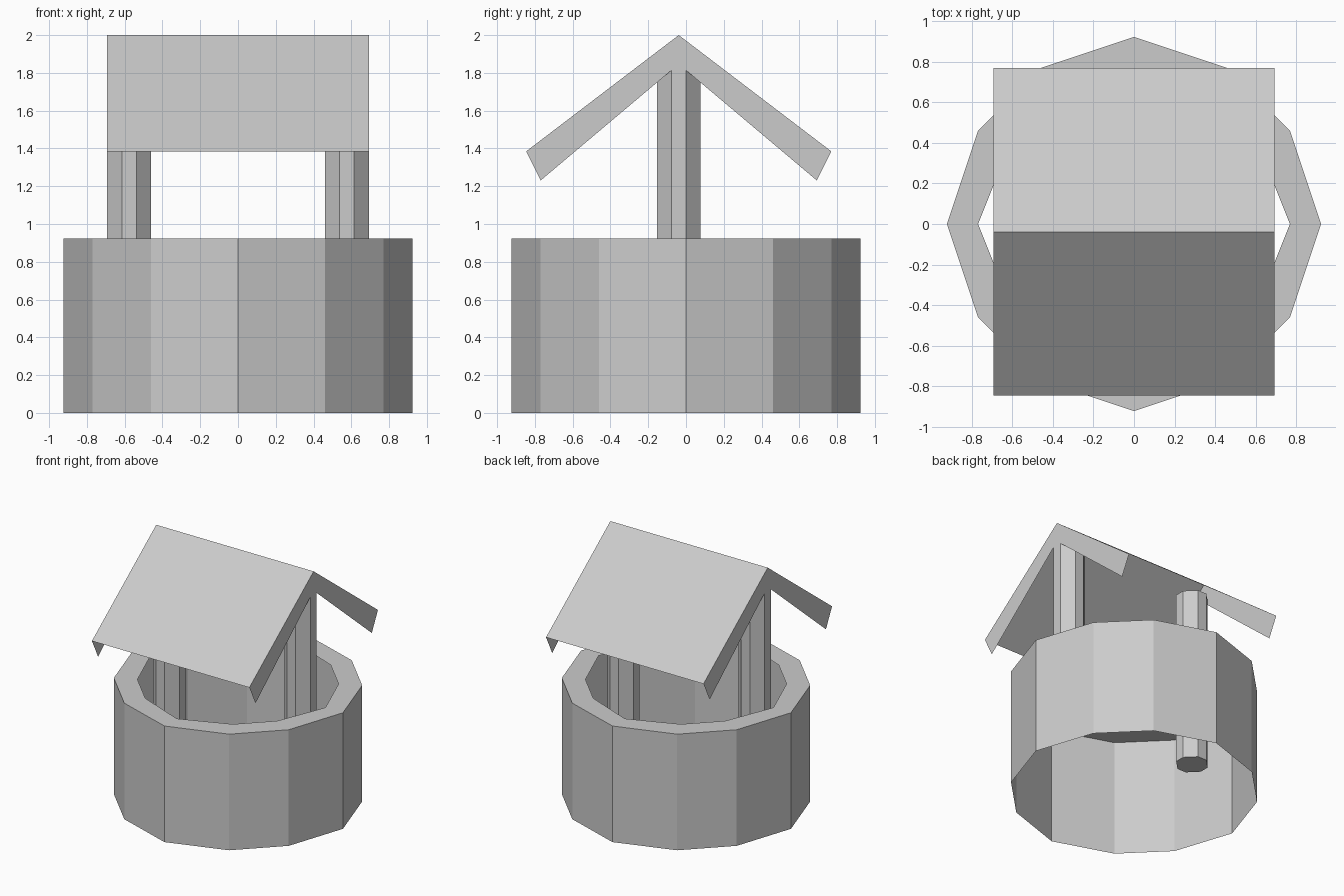
import bpy
import bmesh

cube = bpy.data.objects.get("Cube")
if cube:
    bpy.data.objects.remove(cube, do_unlink=True)

U = 1 / 13  # modelling grid step

stone = bpy.data.materials.new("plain_grey")
stone.use_nodes = True
grey = (0.6, 0.6, 0.6, 1)
stone.diffuse_color = grey
stone.node_tree.nodes["Principled BSDF"].inputs["Base Color"].default_value = grey


def finish(name, bm):
    """Turn a bmesh in grid steps into a scaled, flat shaded object."""
    bmesh.ops.scale(bm, vec=(U, U, U), verts=bm.verts)
    mesh = bpy.data.meshes.new(name)
    bm.to_mesh(mesh)
    bm.free()
    mesh.materials.append(stone)
    obj = bpy.data.objects.new(name, mesh)
    bpy.context.collection.objects.link(obj)
    return obj


def loop(bm, points):
    return [bm.verts.new(p) for p in points]


def bridge(bm, a, b):
    """Join two closed rings with quads."""
    n = len(a)
    for i in range(n):
        j = (i + 1) % n
        bm.faces.new((a[i], a[j], b[j], b[i]))


def ring(r, p, q, z):
    """Twelve-sided ring: four axis corners and eight diagonal ones."""
    pts = []
    x = [(r, 0), (p, q), (q, p)]
    for _ in range(4):
        pts += [(a, b, z) for a, b in x]
        x = [(-b, a) for a, b in x]
    return pts


# Well wall: open outer shell with a flat rim
bm = bmesh.new()
base = loop(bm, ring(12, 10, 6, 0))
top = loop(bm, ring(12, 10, 6, 12))
inner = loop(bm, ring(10, 8, 5, 12))
bridge(bm, base, top)
bridge(bm, top, inner)
finish("well_wall", bm)

# Octagonal posts, hanging inside the wall and reaching the ridge
octagon = [(-0.5, -1.5), (0.5, -1.5), (1.5, -0.5), (1.5, 0.5),
           (0.5, 1.5), (-0.5, 1.5), (-1.5, 0.5), (-1.5, -0.5)]
for name, cx in (("left_post", 7.5), ("right_post", -7.5)):
    bm = bmesh.new()
    low, high = (loop(bm, [(cx + x, y - 0.5, z) for x, y in octagon]) for z in (6, 24))
    bridge(bm, low, high)
    bm.faces.new(low[::-1])
    bm.faces.new(high)
    finish(name, bm)

# Roof: two thin slopes with deep gable boards at both ends
outer = [(-11, 18), (-0.5, 26), (10, 18)]
under = [(-10, 16), (-0.5, 24), (9, 16)]
bm = bmesh.new()
ends = []
for x in (-9, 9):
    o = loop(bm, [(x, y, z) for y, z in outer])
    u = loop(bm, [(x, y, z) for y, z in under])
    ends.append(o)
    for i in range(2):
        quad = (u[i], u[i + 1], o[i + 1], o[i])
        bm.faces.new(quad if x > 0 else quad[::-1])
for i in range(2):
    bm.faces.new((ends[0][i], ends[1][i], ends[1][i + 1], ends[0][i + 1]))
finish("roof", bm)
